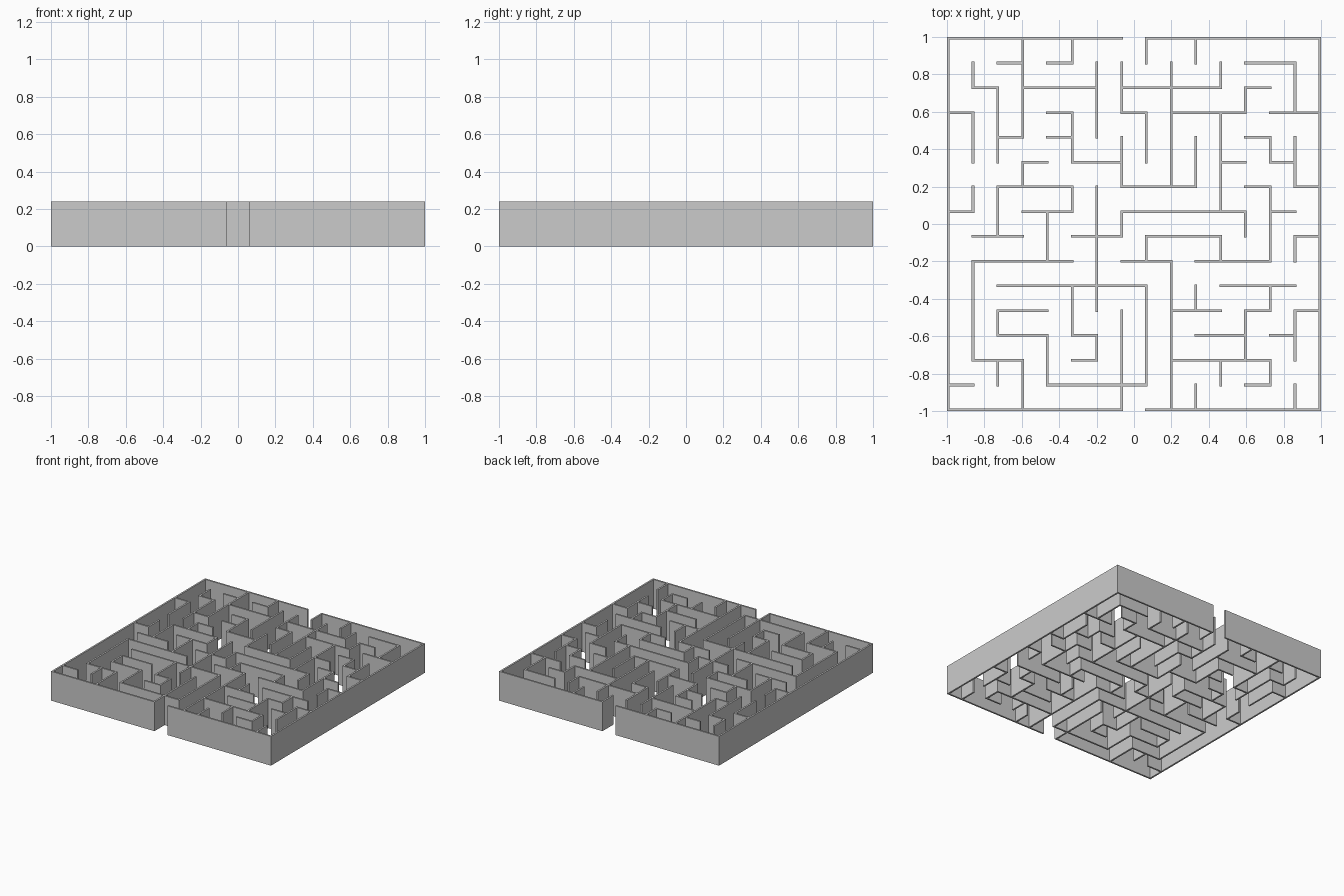
import bpy, bmesh

if "Cube" in bpy.data.objects:
    bpy.data.objects.remove(bpy.data.objects["Cube"])

CELLS = 15          # maze is 15 x 15 passages
THICK = 0.014       # wall thickness
HEIGHT = 0.24
PITCH = (2 - THICK) / CELLS

# Walls running along x: grid line in y -> spans between x lines
ROWS = {
    0: [(0, 7), (8, 15)],
    1: [(0, 1), (4, 8), (12, 13)],
    2: [(1, 3), (5, 6), (9, 13)],
    3: [(2, 4), (5, 6), (10, 12), (13, 14)],
    4: [(2, 4), (9, 11), (12, 13), (14, 15)],
    5: [(2, 8), (11, 14)],
    6: [(1, 5), (7, 9), (10, 13)],
    7: [(1, 3), (5, 7), (8, 11), (14, 15)],
    8: [(0, 1), (3, 5), (7, 12), (13, 14)],
    9: [(2, 5), (7, 10), (12, 13), (14, 15)],
    10: [(3, 4), (5, 7), (11, 12), (13, 14)],
    11: [(2, 3), (4, 5), (12, 13)],
    12: [(0, 1), (4, 5), (7, 8), (9, 12), (13, 15)],
    13: [(1, 2), (3, 6), (7, 11), (12, 13)],
    14: [(2, 3), (4, 5), (12, 14)],
    15: [(0, 7), (8, 15)],
}

# Walls running along y: grid line in x -> spans between y lines
COLUMNS = {
    0: [(0, 15)],
    1: [(2, 6), (8, 9), (10, 12), (13, 14)],
    2: [(1, 2), (3, 4), (7, 9), (10, 13)],
    3: [(0, 2), (9, 10), (11, 15)],
    4: [(1, 3), (6, 8)],
    5: [(3, 5), (8, 9), (10, 12), (14, 15)],
    6: [(2, 3), (4, 9), (11, 14)],
    7: [(0, 4), (7, 8), (9, 11), (12, 14)],
    8: [(1, 5), (6, 7), (10, 12), (14, 15)],
    9: [(0, 6), (9, 14)],
    10: [(0, 1), (4, 5), (9, 11), (14, 15)],
    11: [(1, 2), (6, 7), (8, 12), (13, 14)],
    12: [(2, 4), (7, 8), (12, 13)],
    13: [(1, 2), (4, 5), (6, 9), (10, 11)],
    14: [(0, 1), (2, 4), (6, 7), (9, 11), (12, 14)],
    15: [(0, 15)],
}

# Fine grid: even tiles are wall lines, odd tiles are passages
solid = set()
for line, spans in ROWS.items():
    for a, b in spans:
        solid.update((k, 2 * line) for k in range(2 * a, 2 * b + 1))
for line, spans in COLUMNS.items():
    for a, b in spans:
        solid.update((2 * line, k) for k in range(2 * a, 2 * b + 1))


def coord(k):
    """Position of fine grid edge k."""
    return -1 + (k // 2) * PITCH + (k % 2) * THICK


bm = bmesh.new()
verts = {}


def vert(i, j, z):
    if (i, j, z) not in verts:
        verts[i, j, z] = bm.verts.new((coord(i), coord(j), z))
    return verts[i, j, z]


# Tops, undersides and exposed sides as one watertight wall mesh
for i, j in sorted(solid):
    corners = [(i, j), (i + 1, j), (i + 1, j + 1), (i, j + 1)]
    bm.faces.new([vert(*c, HEIGHT) for c in corners])
    bm.faces.new([vert(*c, 0) for c in reversed(corners)])
    for n, (dx, dy) in enumerate([(0, -1), (1, 0), (0, 1), (-1, 0)]):
        if (i + dx, j + dy) not in solid:
            p, q = corners[n], corners[(n + 1) % 4]
            bm.faces.new([vert(*p, 0), vert(*q, 0), vert(*q, HEIGHT), vert(*p, HEIGHT)])

mesh = bpy.data.meshes.new("maze_walls")
bm.to_mesh(mesh)
bm.free()
bpy.context.collection.objects.link(bpy.data.objects.new("maze_walls", mesh))
